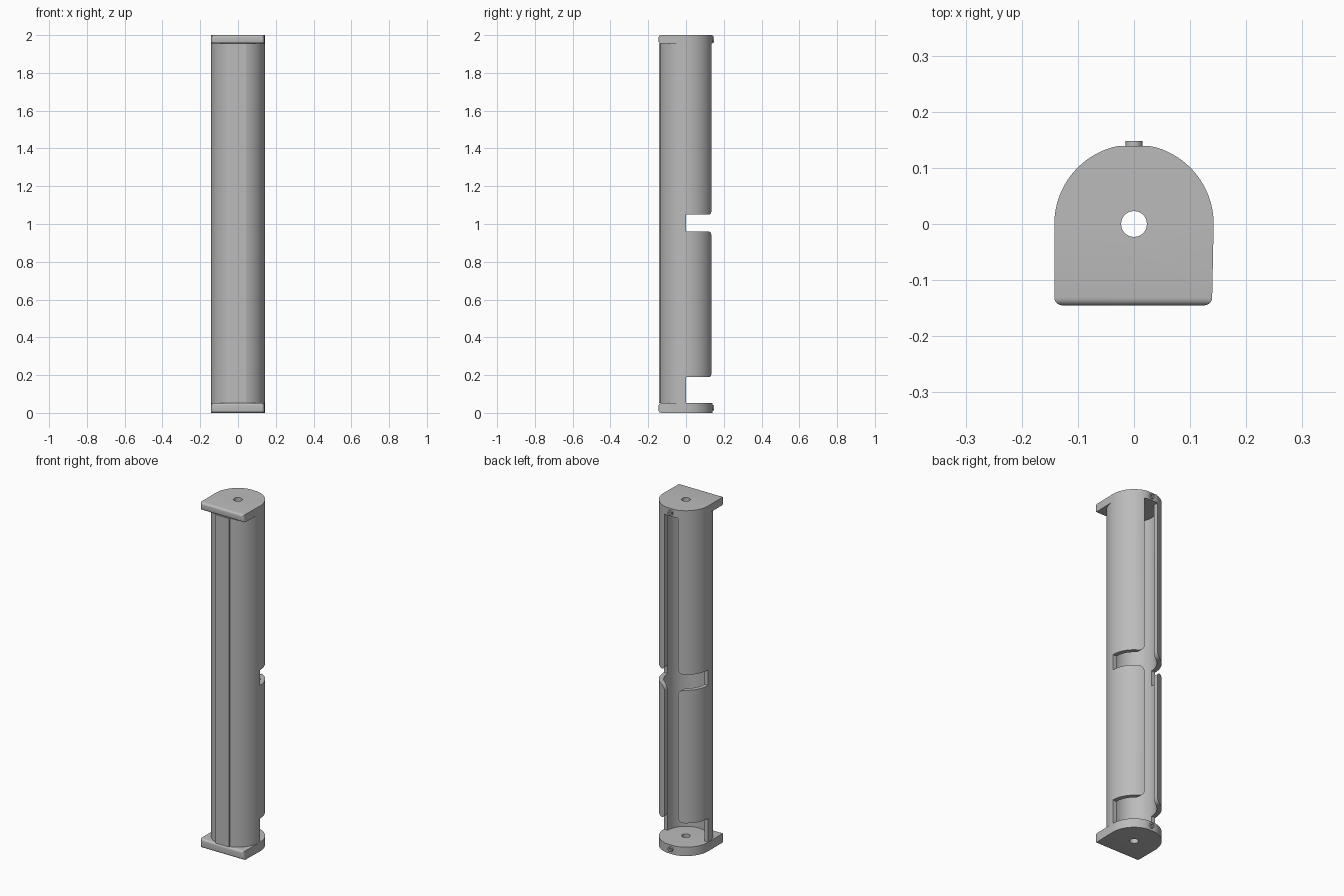
import bpy, bmesh, math
from mathutils import Matrix, Vector

if "Cube" in bpy.data.objects:
    bpy.data.objects.remove(bpy.data.objects["Cube"])

R_OUT, R_IN = 0.142, 0.117      # shell radii
Z_LOW, Z_HIGH, TOP = 0.052, 1.955, 2.0
SLOT = 0.043                    # half width of back slot and front rail

grey = bpy.data.materials.new("plain grey")
grey.use_nodes = True
grey.diffuse_color = (0.5, 0.5, 0.5, 1)
grey.node_tree.nodes["Principled BSDF"].inputs["Base Color"].default_value = (0.5, 0.5, 0.5, 1)


def prism(name, points, low, high, axis="z", bevel=None, radius=0.015):
    """Extrude a closed outline; bevel(edge) picks the edges to round."""
    place = (lambda p, h: (p[0], p[1], h)) if axis == "z" else (lambda p, h: (p[0], h, p[1]))
    bm = bmesh.new()
    face = bm.faces.new([bm.verts.new(place(p, low)) for p in points])
    new = bmesh.ops.extrude_face_region(bm, geom=[face])["geom"]
    shift = Vector(place((0, 0), high - low))
    bmesh.ops.translate(bm, vec=shift, verts=[v for v in new if isinstance(v, bmesh.types.BMVert)])
    bmesh.ops.recalc_face_normals(bm, faces=bm.faces)
    if bevel:
        bmesh.ops.bevel(bm, geom=[e for e in bm.edges if bevel(e)], offset=radius,
                        segments=5, profile=0.5, affect="EDGES")
    mesh = bpy.data.meshes.new(name)
    bm.to_mesh(mesh)
    bm.free()
    mesh.materials.append(grey)
    obj = bpy.data.objects.new(name, mesh)
    bpy.context.collection.objects.link(obj)
    return obj


def circle(radius, sides, cx=0, cy=0):
    return [(cx + radius * math.cos(math.tau * i / sides),
             cy + radius * math.sin(math.tau * i / sides)) for i in range(sides)]


def activate(obj):
    bpy.ops.object.select_all(action="DESELECT")
    obj.select_set(True)
    bpy.context.view_layer.objects.active = obj


def cut(obj, *cutters):
    activate(obj)
    for c in cutters:
        c.hide_render = True
        mod = obj.modifiers.new("cut", "BOOLEAN")
        mod.operation, mod.solver, mod.object = "DIFFERENCE", "EXACT", c
        bpy.ops.object.modifier_apply(modifier=mod.name)
        bpy.data.objects.remove(c)


def smooth(obj):
    activate(obj)
    bpy.ops.object.shade_smooth_by_angle(angle=math.radians(30))


# Hollow shell with a long back slot and two wide openings
shell = prism("tube_shell", circle(R_OUT, 96), Z_LOW, Z_HIGH)
bore = prism("bore_cutter", circle(R_IN, 96), -0.1, 2.1)
half = [(0.3, -0.1), (0.3, 0.19), (SLOT, 0.19), (SLOT, 0.96),
        (0.3, 0.96), (0.3, 1.05), (SLOT, 1.05), (SLOT, 2.1)]
outline = half + [(-x, z) for x, z in reversed(half)]


def slot_corner(e):
    a, b = (v.co for v in e.verts)
    return abs(a.y - b.y) > 0.1 and abs(abs(a.x) - SLOT) < 0.001 and a.z < 2


opening = prism("opening_cutter", outline, 0, 0.3, "y", slot_corner, 0.03)
cut(shell, bore, opening)
smooth(shell)

# Flat rail down the front
rail = prism("front_rail", [(-SLOT, -0.143), (SLOT, -0.143), (SLOT, -0.12), (-SLOT, -0.12)],
             Z_LOW, Z_HIGH)

# D-shaped end caps with rounded front edges, axle hole and back boss
arc = [(R_OUT * math.cos(math.pi * i / 48), min(R_OUT * math.sin(math.pi * i / 48), 0.139))
       for i in range(49)]
cap_outline = arc + [(-0.142, -0.145), (0.139, -0.145)]


def front_edge(e):
    a, b = (v.co for v in e.verts)
    along_front = a.y < -0.14 and b.y < -0.14
    return along_front


for name, low, high, boss_z in (("bottom", 0, Z_LOW, 0.028), ("top", Z_HIGH, TOP, 1.977)):
    cap = prism(name + "_cap", cap_outline, low, high, bevel=front_edge, radius=0.014)
    boss = prism(name + "_boss", circle(0.015, 24, 0, boss_z), 0.13, 0.148, "y")
    cut(cap, prism("axle_cutter", circle(0.023, 32), -0.1, 2.1),
        prism("pin_cutter", circle(0.007, 16, 0, boss_z), 0.1, 0.2, "y"))
    cut(boss, prism("pin_cutter", circle(0.007, 16, 0, boss_z), 0.1, 0.2, "y"))
    smooth(cap)
    smooth(boss)
